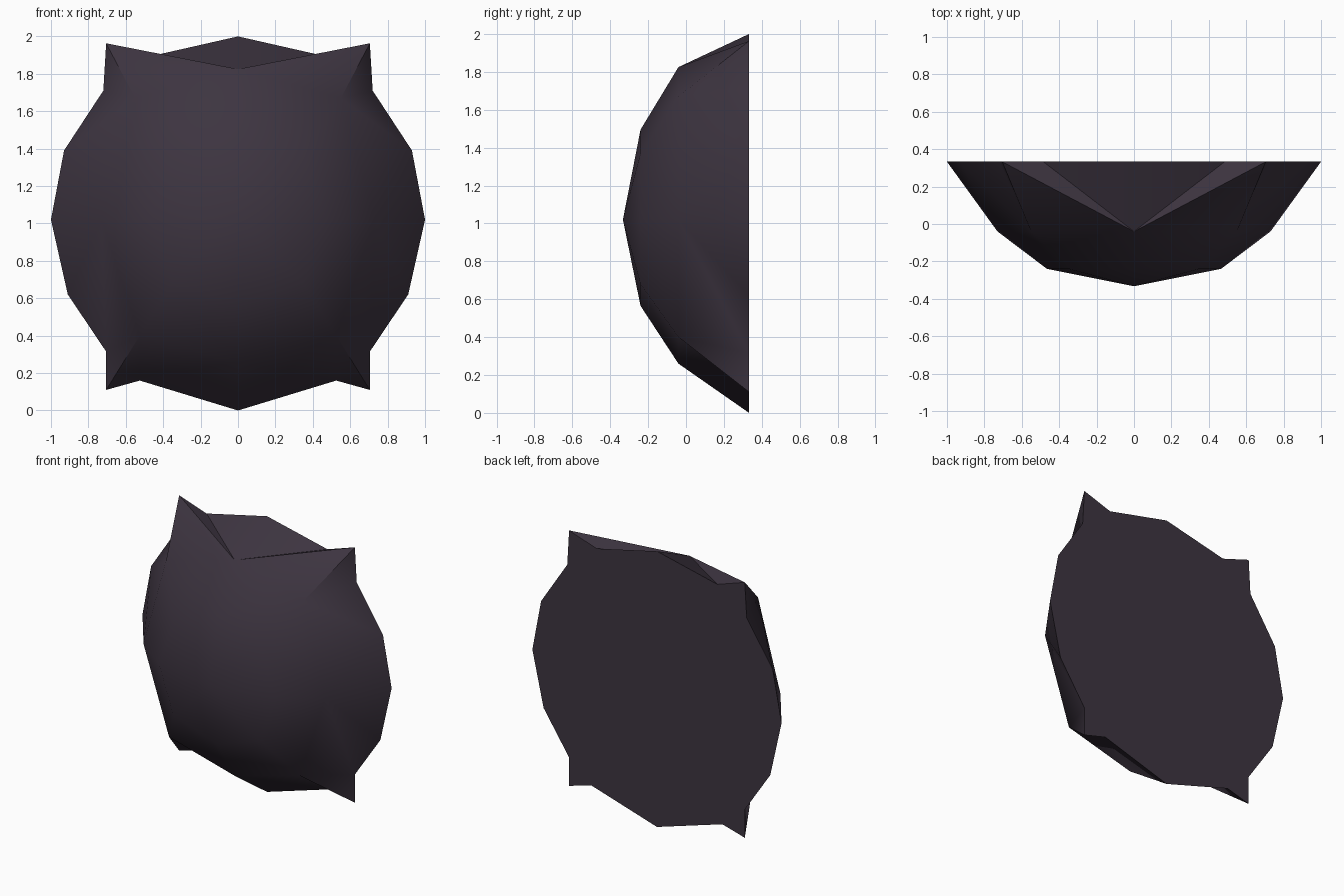
import bpy, bmesh, math

if "Cube" in bpy.data.objects:
    bpy.data.objects.remove(bpy.data.objects["Cube"])

# Right half outlines (x, z), running from top centre to bottom centre
RIM = [(0, 2.0), (.485, 1.89), (.705, 1.963), (.72, 1.71), (.93, 1.39), (1, 1.02),
       (.91, .62), (.705, .315), (.705, .11), (.525, .16), (0, 0)]
MIDDLE = [(0, 1.825), (.55, 1.67), (.73, 1.02), (.525, .40), (0, .26)]
INNER = [(0, 1.495), (.35, 1.37), (.465, 1.02), (.35, .68), (0, .565)]
# Which middle point each rim segment fans from, and where the fan moves on
RIM_LINK = [0, 0, 1, 1, 2, 2, 2, 3, 3, 4, 4]

bm = bmesh.new()


def ring(half, y):
    """Make right and left vertex chains that share their centre points."""
    right = [bm.verts.new((x, y, z)) for x, z in half]
    left = [v if abs(v.co.x) < 1e-6 else bm.verts.new((-v.co.x, y, v.co.z)) for v in right]
    return right, left


rim, middle, inner = ring(RIM, .333), ring(MIDDLE, -.04), ring(INNER, -.24)
apex = bm.verts.new((0, -.333, 1.02))

for side in (0, 1):
    r, m, n = rim[side], middle[side], inner[side]
    # Central cap and the band around it
    for i in range(4):
        bm.faces.new((apex, n[i], n[i + 1]))
        bm.faces.new((n[i], m[i], m[i + 1]))
        bm.faces.new((n[i], m[i + 1], n[i + 1]))
    # Outer band with the four pointed corners
    for i in range(10):
        a, b = RIM_LINK[i], RIM_LINK[i + 1]
        bm.faces.new((m[a], r[i], r[i + 1]))
        if a != b:
            bm.faces.new((m[a], r[i + 1], m[b]))

# Flat back
bm.faces.new(rim[0] + rim[1][-2:0:-1])
bmesh.ops.recalc_face_normals(bm, faces=bm.faces[:])

mesh = bpy.data.meshes.new("domed_shell")
bm.to_mesh(mesh)
bm.free()
shell = bpy.data.objects.new("domed_shell", mesh)
bpy.context.collection.objects.link(shell)

# Single dark colour
mat = bpy.data.materials.new("dark plum grey")
mat.diffuse_color = (.047, .035, .052, 1)
mat.use_nodes = True
mat.node_tree.nodes["Principled BSDF"].inputs["Base Color"].default_value = mat.diffuse_color
mesh.materials.append(mat)

bpy.context.view_layer.objects.active = shell
shell.select_set(True)
bpy.ops.object.shade_smooth_by_angle(angle=math.radians(45))
